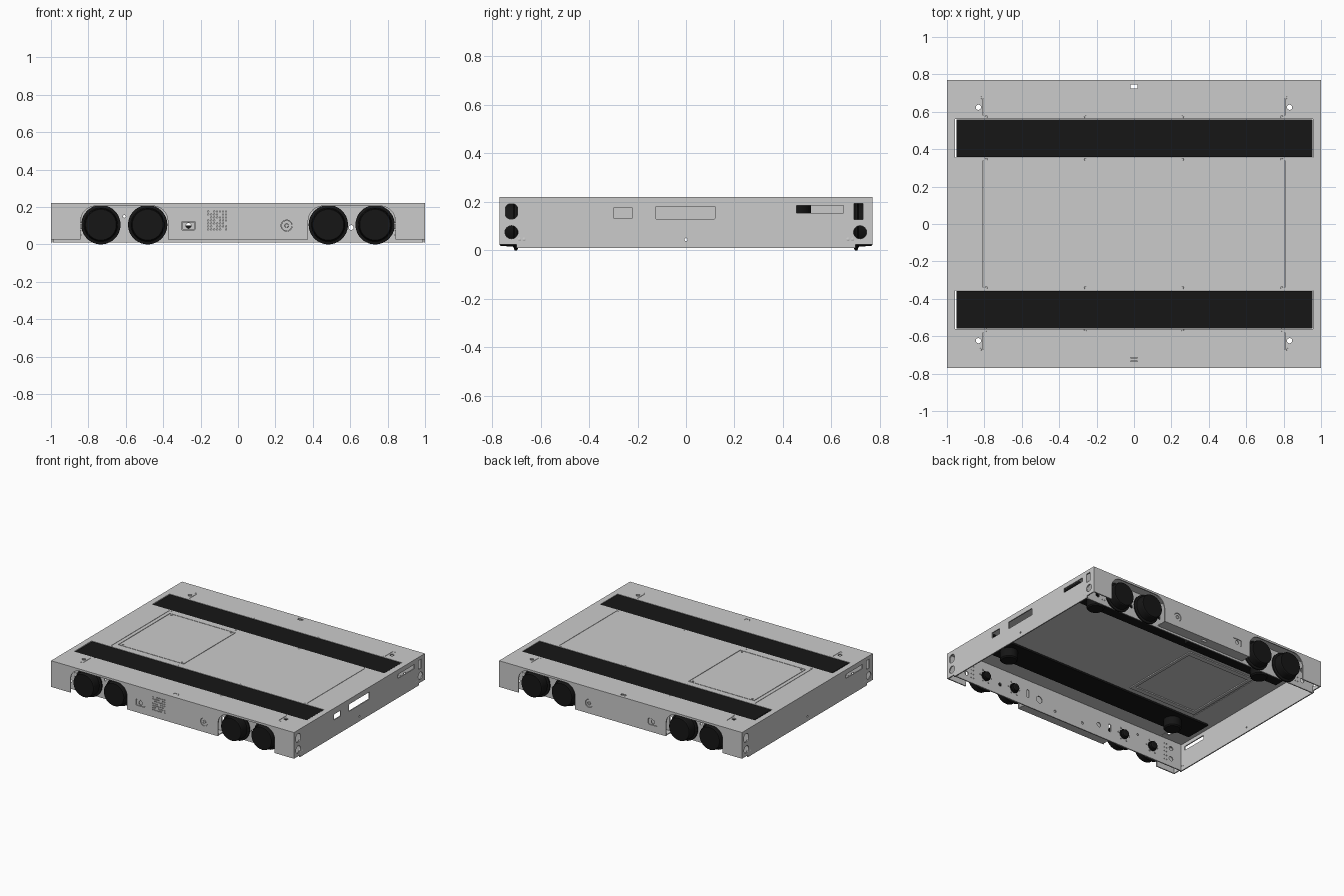
import bpy, bmesh, math
from mathutils import Matrix, Vector

if "Cube" in bpy.data.objects:
    bpy.data.objects.remove(bpy.data.objects["Cube"])

T = 0.008            # sheet thickness
TOP = 0.22           # upper surface height
black = bpy.data.materials.new("black_rubber")
black.diffuse_color = (0.008, 0.008, 0.008, 1)
black.use_nodes = True
black.node_tree.nodes["Principled BSDF"].inputs["Base Color"].default_value = black.diffuse_color

# local (u, v, normal) axes for sheets facing up, front and side
AXES = {
    "top": Matrix.Identity(3),
    "front": Matrix(((1, 0, 0), (0, 0, -1), (0, 1, 0))),
    "side": Matrix(((0, 0, 1), (1, 0, 0), (0, 1, 0))),
}


def add(name, mesh, mat=None):
    ob = bpy.data.objects.new(name, mesh)
    bpy.context.scene.collection.objects.link(ob)
    if mat:
        mesh.materials.append(mat)
    return ob


def circ(u, v, r, n=24):
    return [(u + r * math.cos(2 * math.pi * i / n), v + r * math.sin(2 * math.pi * i / n)) for i in range(n)]


def rect(u0, u1, v0, v1, r=0.0, n=5):
    if r == 0:
        return [(u0, v0), (u1, v0), (u1, v1), (u0, v1)]
    pts = []
    for k, (u, v) in enumerate([(u1 - r, v1 - r), (u0 + r, v1 - r), (u0 + r, v0 + r), (u1 - r, v0 + r)]):
        for i in range(n + 1):
            a = math.pi / 2 * (k + i / n)
            pts.append((u + r * math.cos(a), v + r * math.sin(a)))
    return pts


def sheet(name, face, offset, outline, holes=(), t=T, mat=None):
    """Flat sheet with holes; offset is the centre of its thickness."""
    cu = bpy.data.curves.new(name, "CURVE")
    cu.dimensions = "2D"
    cu.fill_mode = "BOTH"
    cu.extrude = t / 2
    for loop in [outline, *holes]:
        sp = cu.splines.new("POLY")
        sp.points.add(len(loop) - 1)
        for p, (u, v) in zip(sp.points, loop):
            p.co = (u, v, 0, 1)
        sp.use_cyclic_u = True
    tmp = bpy.data.objects.new(name + "_outline", cu)
    mesh = bpy.data.meshes.new_from_object(tmp)
    bpy.data.objects.remove(tmp)
    m = AXES[face]
    mesh.transform(Matrix.Translation(m @ Vector((0, 0, offset))) @ m.to_4x4())
    return add(name, mesh, mat)


def lathe(name, profile, centre, axis, mat=None, n=48):
    """Spin (radius, height) points about an axis direction."""
    bm = bmesh.new()
    rings = [[bm.verts.new((x, y, h)) for x, y in circ(0, 0, r, n)] for r, h in profile]
    for a, b in zip(rings, rings[1:]):
        for i in range(n):
            j = (i + 1) % n
            bm.faces.new((a[i], a[j], b[j], b[i]))
    bm.faces.new(rings[0])
    bm.faces.new(rings[-1])
    bmesh.ops.recalc_face_normals(bm, faces=bm.faces)
    rot = Vector((0, 0, 1)).rotation_difference(Vector(axis)).to_matrix().to_4x4()
    bm.transform(Matrix.Translation(centre) @ rot)
    mesh = bpy.data.meshes.new(name)
    bm.to_mesh(mesh)
    bm.free()
    return add(name, mesh, mat)


def box(name, x0, x1, y0, y1, z0, z1, mat=None):
    return sheet(name, "top", (z0 + z1) / 2, rect(x0, x1, y0, y1), t=z1 - z0, mat=mat)


# top deck with belt openings, hatch opening, lifting holes and seams
holes = [rect(-0.957, 0.957, s * 0.458 - 0.103, s * 0.458 + 0.103) for s in (-1, 1)]
holes += [rect(-0.777, -0.235, -0.302, 0.308), rect(-0.02, 0.02, 0.725, 0.745), rect(-0.02, 0.02, -0.735, -0.715)]
for sx in (-1, 1):
    holes.append(rect(sx * 0.805 - 0.0015, sx * 0.805 + 0.0015, -0.34, 0.34))
    for sy in (-1, 1):
        holes.append(circ(sx * 0.832, sy * 0.624, 0.014))
        holes.append(rect(sx * 0.805 - 0.0015, sx * 0.805 + 0.0015, *sorted((sy * 0.58, sy * 0.67))))
sheet("top_deck", "top", TOP - T / 2, rect(-1, 1, -0.77, 0.77), holes)
box("front_slot_plug", -0.018, 0.018, -0.733, -0.717, TOP - T, TOP - 0.001)

# hatch cover and the frame below it
sheet("hatch_cover", "top", TOP - T / 2, rect(-0.773, -0.239, -0.298, 0.304),
      [circ(x, y, 0.007, 12) for x in (-0.75, -0.262) for y in (-0.284, 0.29)])
sheet("hatch_frame", "top", TOP - T - 0.004, rect(-0.787, -0.225, -0.312, 0.318), [rect(-0.765, -0.247, -0.275, 0.281)])

# rubber belts and lift cylinders
for sy, side in ((-1, "front"), (1, "back")):
    box(side + "_belt", -0.95, 0.954, sy * 0.458 - 0.101, sy * 0.458 + 0.101, 0.2, 0.2185, black)
    for sx in (-1, 1):
        lathe(side + "_lift_cylinder", [(0.052, 0.13), (0.06, 0.138), (0.06, 0.2)],
              (sx * 0.72, sy * 0.455, 0), (0, 0, 1), black)

# deck rivets
for x in (-0.82, -0.79, -0.26, 0.26, 0.79, 0.82):
    for y in ((-0.67, 0.675) if abs(x) == 0.82 else (-0.567, -0.341, 0.346, 0.573)):
        lathe("deck_rivet", [(0.007, TOP - 0.001), (0.006, TOP + 0.001)], (x, y, 0), (0, 0, 1), n=12)


def cover_outline():
    """Outer cover with a wide rounded arch over each wheel pair."""
    pts, r, top, w = [(-0.992, 0.025)], 0.08, 0.205, 0.233
    for c in (-0.608, 0.608):
        pts.append((c - w, 0.025))
        for k in (0, 1):
            cu = c - w + r if k == 0 else c + w - r
            for i in range(9):
                a = math.pi - math.pi / 2 * (k + i / 8)
                pts.append((cu + r * math.cos(a), top - r + r * math.sin(a)))
        pts.append((c + w, 0.025))
    return pts + [(0.992, 0.025), (0.992, TOP - T), (-0.992, TOP - T)]


# front and back: outer covers, inner frames, wheels
for sy, side in ((-1, "front"), (1, "back")):
    out = Vector((0, sy, 0))
    holes = [rect(-0.302, -0.228, 0.077, 0.123, 0.008), circ(0.26, 0.1, 0.03, 32)]
    if sy < 0:   # speaker grille
        holes += [circ(-0.112 + i * 0.016, 0.128 + j * 0.016, 0.0042, 8)
                  for i in range(-3, 4) for j in range(-3, 4) if (i * 3 + j * 2) % 7]
    sheet(side + "_cover", "front", -sy * (0.77 - T / 2), cover_outline(), holes)
    sheet(side + "_socket_plate", "front", -sy * (0.767 - T / 2), rect(-0.3, -0.23, 0.079, 0.121, 0.008),
          [circ(-0.265, 0.1, 0.014)])
    lathe(side + "_button", [(0.028, 0.755), (0.028, 0.767), (0.013, 0.767), (0.013, 0.762), (0.011, 0.762), (0.009, 0.768)],
          (0.26, 0, 0.1), out)
    ys = sorted((sy * 0.766, sy * 0.69))
    sheet(side + "_lower_flange", "top", 0.028, rect(-0.37, 0.37, *ys),
          [rect(-0.02, 0.02, 0.725, 0.745)] if sy > 0 else [], t=0.006)

    # inner frame that carries the axles
    holes = [circ(-0.265, 0.1, 0.016), circ(0.605, 0.09, 0.013), circ(0.26, 0.1, 0.025), circ(-0.608, 0.15, 0.008, 12)]
    for sx in (-1, 1):
        holes += [circ(sx * 0.9, 0.15, 0.016), circ(sx * 0.9, 0.07, 0.016), circ(sx * 0.12, 0.06, 0.01, 12)]
        holes += [circ(sx * (0.84 + 0.02 * i), 0.05 + 0.03 * j, 0.004, 8) for i in range(2) for j in range(5)]
        holes += [rect(sx * 0.36 - 0.01, sx * 0.36 + 0.01, 0.08, 0.14, 0.008)]
    sheet(side + "_inner_frame", "front", -sy * 0.688, rect(-0.99, 0.99, 0.01, TOP - T), holes)

    for x in (-0.733, -0.483, 0.483, 0.733):
        # flanged wheel, axle hub on the inside
        lathe(side + "_wheel", [(0.03, 0.692), (0.1, 0.694), (0.105, 0.698), (0.105, 0.707), (0.09, 0.712),
                                (0.086, 0.765), (0.082, 0.77), (0.03, 0.77)], (x, 0, 0.105), out, black, 64)
        lathe(side + "_axle_nut", [(0.02, 0.655), (0.028, 0.66), (0.028, 0.676), (0.036, 0.676), (0.036, 0.69)],
              (x, 0, 0.105), out, black, 12)
        for k in range(6):
            a = k * math.pi / 3
            lathe(side + "_axle_bolt", [(0.005, 0.678), (0.005, 0.686)],
                  (x + 0.048 * math.cos(a), 0, 0.105 + 0.048 * math.sin(a)), out, n=8)

# side walls
side_outline = [(-0.77, 0.025), (-0.70, 0.025), (-0.70, 0.01), (0.70, 0.01),
                (0.70, 0.025), (0.77, 0.025), (0.77, TOP - T), (-0.77, TOP - T)]
for sx, side in ((1, "right"), (-1, "left")):
    # sockets at the corners and one diagonal slot on each side
    holes = [rect(sx * v - 0.025, sx * v + 0.025, 0.13, 0.192, 0.02) if v < 0 else
             rect(sx * v - 0.018, sx * v + 0.018, 0.128, 0.194) for v in (-0.72, 0.712)]
    holes += [circ(v, 0.075, 0.027) for v in (-0.72, 0.718)]
    holes += [rect(*sorted((sx * 0.455, sx * 0.65)), 0.155, 0.185), circ(0, 0.045, 0.006, 12)]
    if sx > 0:
        holes += [rect(-0.3, -0.22, 0.133, 0.175), rect(-0.125, 0.12, 0.13, 0.182, 0.004)]
    sheet(side + "_wall", "side", sx * (1 - T / 2), side_outline, holes)
    for y in (-0.687, -0.668, 0.668, 0.687):
        lathe(side + "_wall_bolt", [(0.007, 0.99), (0.007, 1.0), (0.005, 1.001)], (0, y, 0.046), (sx, 0, 0), n=12)

# control unit and bracket behind the back frame
box("control_box", -0.05, 0.06, 0.6, 0.682, 0.04, 0.12, black)
box("control_bracket", -0.45, -0.05, 0.64, 0.684, 0.05, 0.058)
box("control_relay", -0.3, -0.12, 0.65, 0.684, 0.058, 0.1, black)

bpy.ops.object.select_all(action="SELECT")
bpy.context.view_layer.objects.active = bpy.context.scene.objects[0]
bpy.ops.object.shade_smooth_by_angle(angle=math.radians(30))
